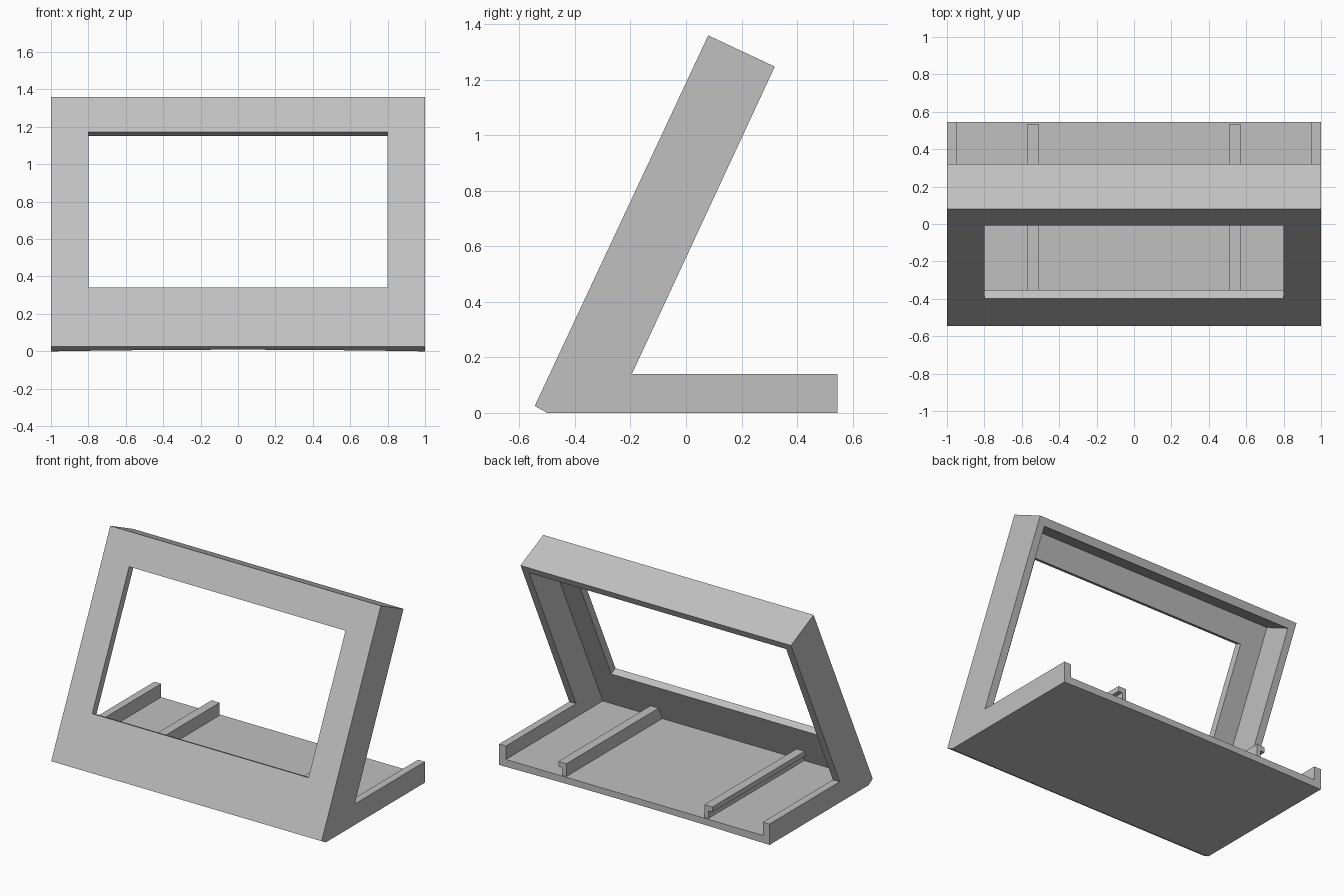
import bpy
import bmesh
from mathutils import Vector

cube = bpy.data.objects.get("Cube")
if cube:
    bpy.data.objects.remove(cube, do_unlink=True)

grey = bpy.data.materials.new("plain grey")
grey.use_nodes = True
grey.diffuse_color = (0.53, 0.53, 0.53, 1)
grey.node_tree.nodes["Principled BSDF"].inputs["Base Color"].default_value = (0.53, 0.53, 0.53, 1)

WALL = 0.05
FOOT = Vector((-0.545, 0.025))          # front lower edge as (y, z)
UP = Vector((0.625, 1.335)).normalized()
BACK = Vector((UP.y, -UP.x))
LENGTH, DEPTH = 1.474, 0.265


def tilt(along, depth):
    """Point on the leaning frame, measured up its face and into its depth."""
    return FOOT + UP * along + BACK * depth


def prism(name, profile, start, end, axis="X"):
    """Extrude a profile along x (profile in y, z) or along y (profile in x, z)."""
    def place(p, t):
        return (t, p[0], p[1]) if axis == "X" else (p[0], t, p[1])
    bm = bmesh.new()
    face = bm.faces.new([bm.verts.new(place(p, start)) for p in profile])
    ext = bmesh.ops.extrude_face_region(bm, geom=[face])
    shift = Vector(place((0, 0), end - start))
    bmesh.ops.translate(bm, vec=shift,
                        verts=[v for v in ext["geom"] if isinstance(v, bmesh.types.BMVert)])
    bmesh.ops.recalc_face_normals(bm, faces=bm.faces)
    mesh = bpy.data.meshes.new(name)
    bm.to_mesh(mesh)
    bm.free()
    mesh.materials.append(grey)
    obj = bpy.data.objects.new(name, mesh)
    bpy.context.collection.objects.link(obj)
    return obj


def cut(target, cutter):
    mod = target.modifiers.new("cut", "BOOLEAN")
    mod.operation = "DIFFERENCE"
    mod.solver = "EXACT"
    mod.object = cutter
    cutter.hide_render = True
    bpy.context.view_layer.objects.active = target
    bpy.ops.object.modifier_apply(modifier=mod.name)
    bpy.data.objects.remove(cutter, do_unlink=True)


# Leaning frame and base as one solid side profile
stand = prism("stand_body", [
    FOOT, tilt(LENGTH, 0), tilt(LENGTH, DEPTH), (-0.195, 0.14),
    (0.545, 0.14), (0.545, 0), (-0.5, 0)], -1, 1)

# Hollow interior, open at the back, leaving thin walls and floor
inner_corner = FOOT.x + (WALL - FOOT.y) * UP.x / UP.y + WALL / UP.y
cut(stand, prism("cavity", [
    (inner_corner, WALL), tilt(LENGTH - WALL, WALL), tilt(LENGTH - WALL, 0.45),
    (0.8, WALL)], -1 + WALL, 1 - WALL))

# Screen opening through the front wall
cut(stand, prism("opening", [
    tilt(0.348, -0.1), tilt(1.268, -0.1), tilt(1.268, 0.15), tilt(0.348, 0.15)], -0.8, 0.8))

# Very shallow arch under the base
arch = [(x / 4, 0.009 * (1 - (x / 4) ** 2) - 0.0005) for x in range(-4, 5)]
cut(stand, prism("underside_arch", [(-1.02, -0.05)] + arch + [(1.02, -0.05)], -0.7, 0.7, "Y"))

# Pair of rails on the floor, each with a lip turned outwards
front = inner_corner - 0.02
for side, label in ((1, "left"), (-1, "right")):
    section = [(0.51, 0.04), (0.51, 0.135), (0.57, 0.135), (0.57, 0.1), (0.54, 0.1), (0.54, 0.04)]
    rail = prism(label + "_rail", [(side * x, z) for x, z in section], front, 0.535, "Y")
    # Slope the front end to sit inside the leaning wall
    for v in rail.data.vertices:
        if v.co.y < front + 0.01:
            v.co.y += (v.co.z - WALL) * UP.x / UP.y
